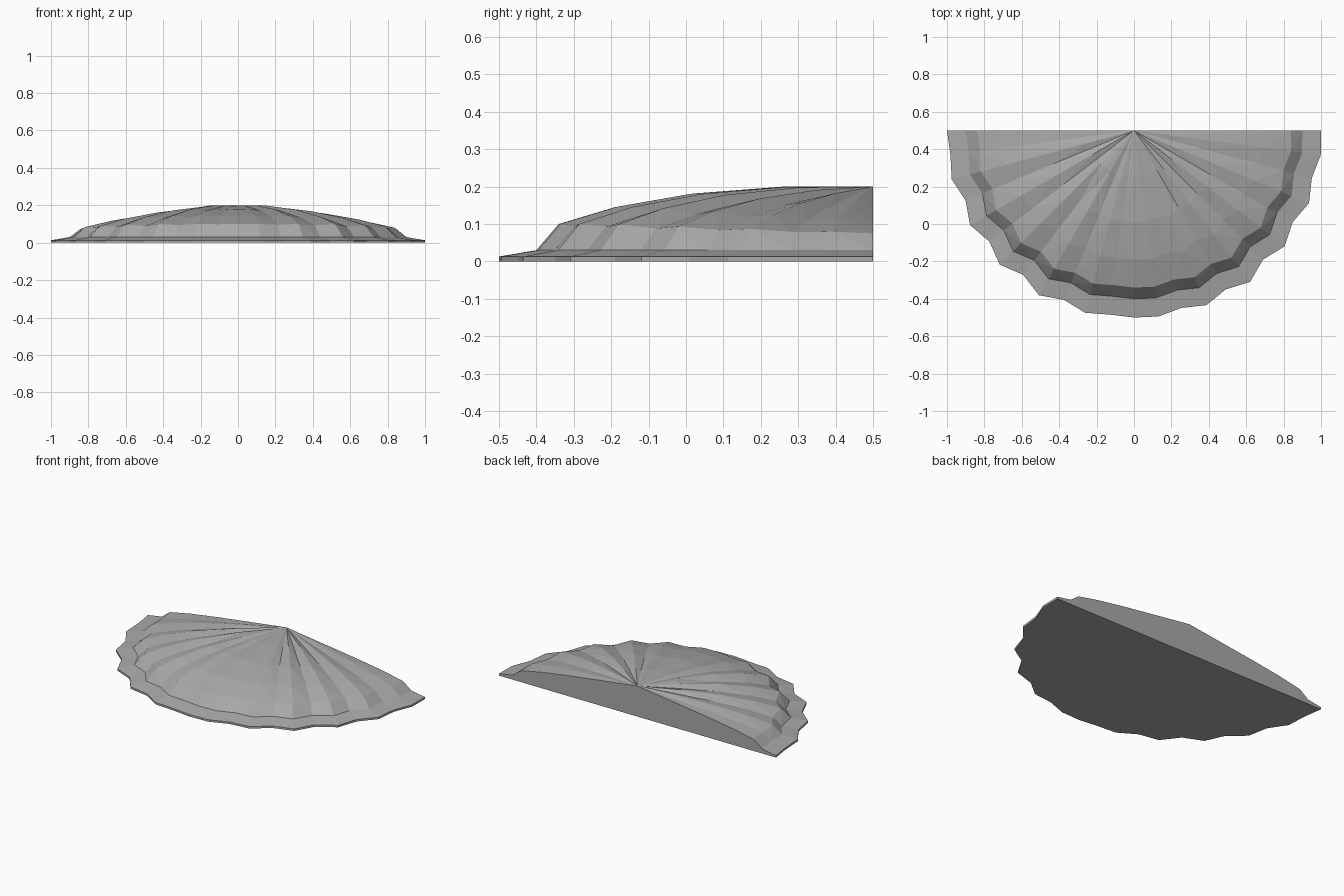
import bpy, bmesh, math

cube = bpy.data.objects.get("Cube")
if cube:
    bpy.data.objects.remove(cube, do_unlink=True)

stone = bpy.data.materials.new("plain grey")
stone.use_nodes = True
GREY = (0.4, 0.4, 0.4, 1)
stone.diffuse_color = GREY
stone.node_tree.nodes["Principled BSDF"].inputs["Base Color"].default_value = GREY

# Scalloped outline: radius of each spoke, from the left end round the front
SCALLOP = [1, 1.007, .984, 1.013, .98, 1.016, .976, 1.02, .981, 1.011, .982, 1.003, 1,
           .993, 1.009, .98, 1.017, .973, 1.015, .975, 1.012, .975, 1.009, .99, 1]
# Rings: radius, height at the cut ends, height at the front, ridge strength
RINGS = [(1, 0, 0, 0), (1, .013, .013, 0), (.9, .03, .03, 0), (.84, .075, .1, .2),
         (.69, .105, .145, .3), (.49, .135, .18, .35), (.25, .167, .198, .3)]
APEX_Y = 0.5
FOLD = 17
LAST = len(SCALLOP) - 1

bm = bmesh.new()
rings = []
for radius, z_end, z_front, ridge in RINGS:
    ring = []
    for k, wave in enumerate(SCALLOP):
        a = math.pi * k / LAST
        z = z_end + (z_front - z_end) * math.sin(a) + ridge * (wave - 1)
        # one raised fold close to the apex
        if k == FOLD and radius < .3:
            z += .015
        r = radius * wave
        ring.append(bm.verts.new((r * math.cos(a), APEX_Y - r * math.sin(a), z)))
    rings.append(ring)
apex = bm.verts.new((0, APEX_Y, .2))

# Ribbed top and rim
for lower, upper in zip(rings, rings[1:]):
    for k in range(LAST):
        bm.faces.new((lower[k], lower[k + 1], upper[k + 1], upper[k]))
for k in range(LAST):
    bm.faces.new((rings[-1][k], rings[-1][k + 1], apex))

# Flat underside and flat back
bm.faces.new(rings[0])
bm.faces.new([r[0] for r in rings] + [apex] + [r[-1] for r in reversed(rings)])
bmesh.ops.recalc_face_normals(bm, faces=bm.faces)
bmesh.ops.triangulate(bm, faces=[f for f in bm.faces if len(f.verts) == 4])

mesh = bpy.data.meshes.new("half_shell")
bm.to_mesh(mesh)
bm.free()
mesh.materials.append(stone)
shell = bpy.data.objects.new("half_shell", mesh)
bpy.context.collection.objects.link(shell)
